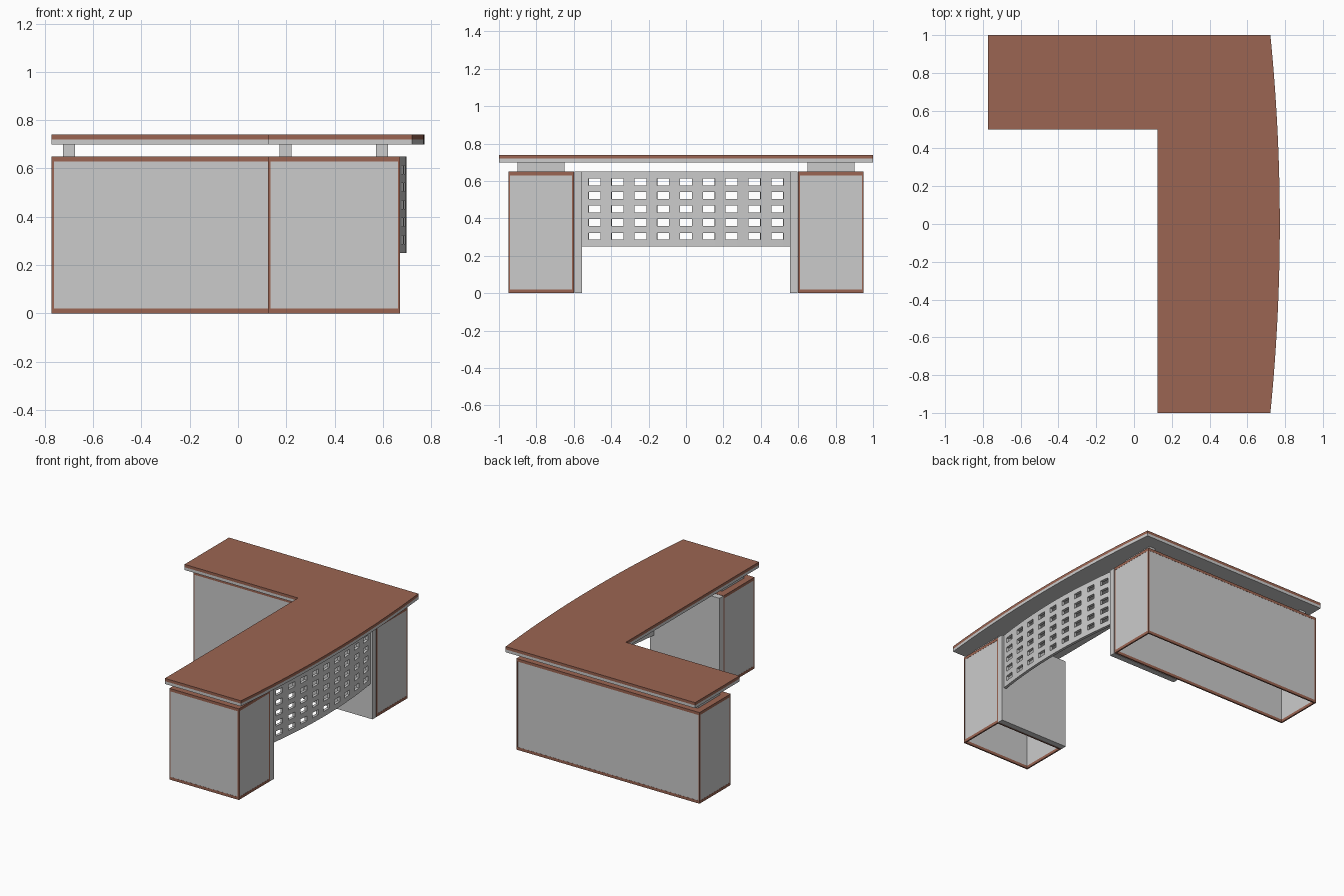
import bpy, bmesh

if "Cube" in bpy.data.objects:
    bpy.data.objects.remove(bpy.data.objects["Cube"])

brown = bpy.data.materials.new("brown_wood")
brown.diffuse_color = (0.33, 0.13, 0.085, 1)
brown.use_nodes = True
brown.node_tree.nodes["Principled BSDF"].inputs["Base Color"].default_value = brown.diffuse_color


def finish(name, bm, mat=None):
    bmesh.ops.recalc_face_normals(bm, faces=bm.faces)
    mesh = bpy.data.meshes.new(name)
    bm.to_mesh(mesh)
    bm.free()
    ob = bpy.data.objects.new(name, mesh)
    bpy.context.collection.objects.link(ob)
    if mat:
        mesh.materials.append(mat)
    return ob


def boxes(name, spans, mat=None):
    """One object made of boxes given as ((x0, x1), (y0, y1), (z0, z1))."""
    bm = bmesh.new()
    for span in spans:
        verts = bmesh.ops.create_cube(bm, size=1)["verts"]
        for v in verts:
            for i, (a, b) in enumerate(span):
                v.co[i] = (a + b) / 2 + v.co[i] * (b - a)
    return finish(name, bm, mat)


LEFT, INNER, RIGHT = -0.772, 0.124, 0.672   # pedestal limits in x


# L-shaped top with a bowed outer edge, in two layers
def table_layer(name, z0, z1, mat=None):
    n = 32
    pts = [(0.772 - 0.05 * y * y, y) for y in (-1 + 2 * i / n for i in range(n + 1))]
    pts += [(LEFT, 1), (LEFT, 0.5), (INNER, 0.5), (INNER, -1)]
    bm = bmesh.new()
    face = bm.faces.new([bm.verts.new((x, y, z0)) for x, y in pts])
    ext = bmesh.ops.extrude_face_region(bm, geom=[face], use_keep_orig=True)["geom"]
    for v in ext:
        if isinstance(v, bmesh.types.BMVert):
            v.co.z = z1
    return finish(name, bm, mat)


table_layer("desk_top", 0.72, 0.74, brown)
table_layer("desk_top_underlay", 0.70, 0.72)


# Hollow pedestal: brown cap, posts and bottom rim around grey panels, open below
def pedestal(name, x0, x1, y0, y1):
    w, h, r = 0.01, 0.65, 0.02
    frame = [((x0, x1), (y0, y1), (h - r, h))]
    for px in (x0, x1 - w):
        frame.append(((px, px + w), (y0 + w, y1 - w), (0, r)))
        for py in (y0, y1 - w):
            frame.append(((px, px + w), (py, py + w), (0, h - r)))
    for py in (y0, y1 - w):
        frame.append(((x0 + w, x1 - w), (py, py + w), (0, r)))
    boxes(name + "_frame", frame, brown)
    e, t = 0.001, 0.009
    panels = [((a, a + t), (y0 + w, y1 - w), (r, h - r)) for a in (x0 + e, x1 - e - t)]
    panels += [((x0 + w, x1 - w), (a, a + t), (r, h - r)) for a in (y0 + e, y1 - e - t)]
    boxes(name + "_panels", panels)


pedestal("front_pedestal", INNER, RIGHT, -0.95, -0.60)
pedestal("back_pedestal", LEFT, RIGHT, 0.60, 0.95)

# Spacer blocks between pedestals and top
for name, s, xs in (("front", -1, (0.197, 0.597)), ("back", 1, (-0.70, 0.597))):
    ys = sorted((s * 0.65, s * 0.90))
    boxes(name + "_spacers", [((x - 0.025, x + 0.025), ys, (0.65, 0.70)) for x in xs])

# Slab legs beside the pedestals
for name, s in (("front_leg", -1), ("back_leg", 1)):
    boxes(name, [((INNER, RIGHT), sorted((s * 0.555, s * 0.597)), (0, 0.65))])

# Bowed modesty panel: a grid with the hole cells left out
ys, zs = [-0.555], [0.25]
for i in range(9):
    c = (i - 4) * 0.122
    ys += [c - 0.032, c + 0.032]
for i in range(5):
    c = 0.305 + i * 0.0725
    zs += [c - 0.018, c + 0.018]
ys.append(0.555)
zs.append(0.65)
bm = bmesh.new()
grid = [[bm.verts.new((0.698 - 0.13 * y * y, y, z)) for z in zs] for y in ys]
for i in range(len(ys) - 1):
    for j in range(len(zs) - 1):
        if not (i % 2 and j % 2):
            bm.faces.new((grid[i][j], grid[i + 1][j], grid[i + 1][j + 1], grid[i][j + 1]))
for f in bm.faces:
    f.normal_update()
panel = finish("perforated_panel", bm)
if panel.data.polygons[0].normal.x < 0:
    panel.data.flip_normals()
mod = panel.modifiers.new("thickness", "SOLIDIFY")
mod.thickness = 0.02
mod.offset = -1
